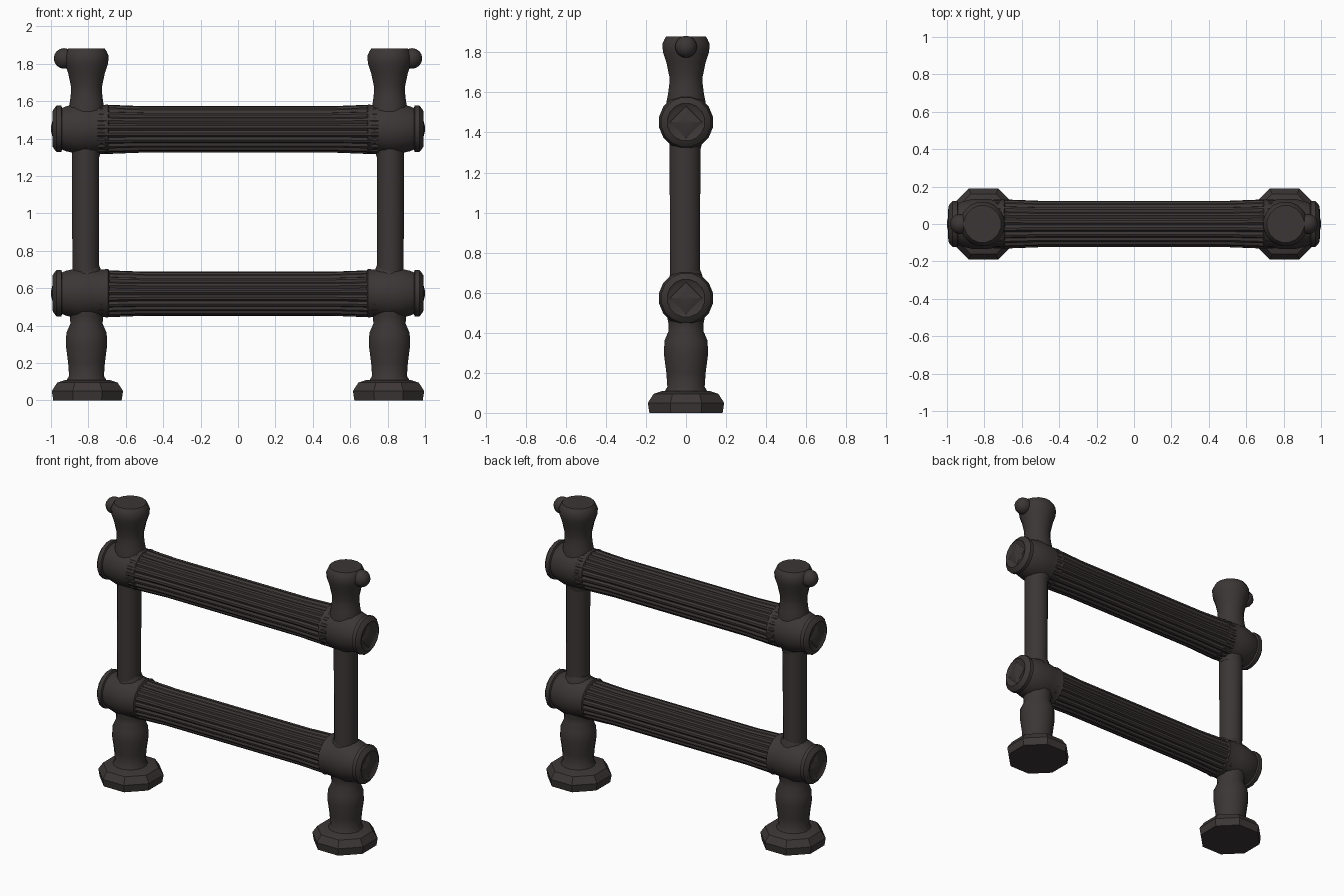
import bpy, bmesh, math
from mathutils import Vector

cube = bpy.data.objects.get("Cube")
if cube:
    bpy.data.objects.remove(cube, do_unlink=True)

iron = bpy.data.materials.new("dark_iron")
iron.use_nodes = True
colour = (0.045, 0.037, 0.037, 1)
iron.diffuse_color = colour
bsdf = iron.node_tree.nodes["Principled BSDF"]
bsdf.inputs["Base Color"].default_value = colour
bsdf.inputs["Roughness"].default_value = 0.8


def finish(name, bm, angle=40):
    bmesh.ops.recalc_face_normals(bm, faces=bm.faces)
    mesh = bpy.data.meshes.new(name)
    bm.to_mesh(mesh)
    bm.free()
    mesh.materials.append(iron)
    obj = bpy.data.objects.new(name, mesh)
    bpy.context.collection.objects.link(obj)
    bpy.ops.object.select_all(action='DESELECT')
    obj.select_set(True)
    bpy.context.view_layer.objects.active = obj
    bpy.ops.object.shade_smooth_by_angle(angle=math.radians(angle))
    return obj


def lathe(name, profile, place, sides=24, shape=lambda a: 1.0, angle=40):
    """Skin rings of (height, radius); place maps (height, p, q) to a point."""
    bm = bmesh.new()
    rings = []
    for h, r in profile:
        ring = []
        for i in range(sides):
            a = math.tau * (i + 0.5) / sides
            k = r * shape(i)
            ring.append(bm.verts.new(place(h, k * math.cos(a), k * math.sin(a))))
        rings.append(ring)
    for lo, hi in zip(rings, rings[1:]):
        for i in range(sides):
            j = (i + 1) % sides
            bm.faces.new((lo[i], lo[j], hi[j], hi[i]))
    bm.faces.new(rings[0])
    bm.faces.new(rings[-1])
    return finish(name, bm, angle)


POST_X = 0.815
RAILS = {"lower": (0.573, 0.118), "upper": (1.452, 0.124)}

# Turned profiles as (height, radius)
foot = [(0, 0.198), (0.05, 0.206), (0.095, 0.175), (0.11, 0.125)]
vase = [(0.09, 0.12), (0.13, 0.095), (0.2, 0.1), (0.29, 0.112), (0.36, 0.11),
        (0.41, 0.088), (0.45, 0.09), (0.5, 0.1), (0.6, 0.1), (0.68, 0.085), (0.72, 0.07)]
shaft = [(0.66, 0.072), (1.36, 0.074)]
finial = [(1.3, 0.07), (1.36, 0.085), (1.45, 0.1), (1.55, 0.1), (1.6, 0.09), (1.65, 0.084),
          (1.68, 0.085), (1.75, 0.1), (1.8, 0.117), (1.84, 0.121), (1.865, 0.11),
          (1.88, 0.1)]
sleeve = [(0.685, 0.115), (0.695, 0.133), (0.73, 0.128), (0.79, 0.137), (0.86, 0.137),
          (0.92, 0.122), (0.94, 0.114), (0.945, 0.126), (0.97, 0.126), (0.985, 0.108),
          (0.992, 0.095), (0.982, 0.08)]

for side, s in (("left", 1), ("right", -1)):
    def upright(h, p, q, s=s):
        return Vector((s * (POST_X - 0.005) + p, q, h))

    # Eight-sided foot, then the turned post above it
    lathe(side + "_foot", foot, lambda h, p, q, s=s: Vector((s * 0.805 + p, q, h)), 8, angle=35)
    lathe(side + "_post_vase", vase, upright, 16)
    lathe(side + "_post_shaft", shaft, lambda h, p, q, s=s: Vector((s * 0.815 + p, q * 1.06 - 0.005, h)), 16)
    lathe(side + "_post_finial", finial, upright, 16)

    # Round stud on the outer face of the finial
    bm = bmesh.new()
    bmesh.ops.create_uvsphere(bm, u_segments=12, v_segments=8, radius=0.055)
    bmesh.ops.translate(bm, verts=bm.verts, vec=(s * 0.93, 0, 1.828))
    finish(side + "_finial_stud", bm)

    # Sleeves that hold the rails, with a pointed boss on each end
    for level, (z, r) in RAILS.items():
        def along(h, p, q, s=s, z=z):
            return Vector((s * h, p, z + q))

        def turned(h, p, q, s=s, z=z):
            return Vector((s * h, (p - q) * 0.707, z + (p + q) * 0.707))
        lathe(f"{side}_{level}_sleeve", sleeve, along, 16)
        lathe(f"{side}_{level}_boss", [(0.97, 0.088), (0.983, 0.08), (1.0, 0.012)],
              turned, 4, angle=20)

# Fluted rails, slightly flared where they enter the sleeves
for level, (z, r) in RAILS.items():
    profile = [(-0.75, r + 0.008), (-0.68, r + 0.007), (-0.5, r),
               (0, r), (0.5, r), (0.68, r + 0.007), (0.75, r + 0.008)]
    lathe(level + "_rail", profile, lambda h, p, q, z=z: Vector((h, p, z - 0.003 + q)),
          60, lambda i: 0.92 if i % 3 == 0 else 1.0, angle=30)
